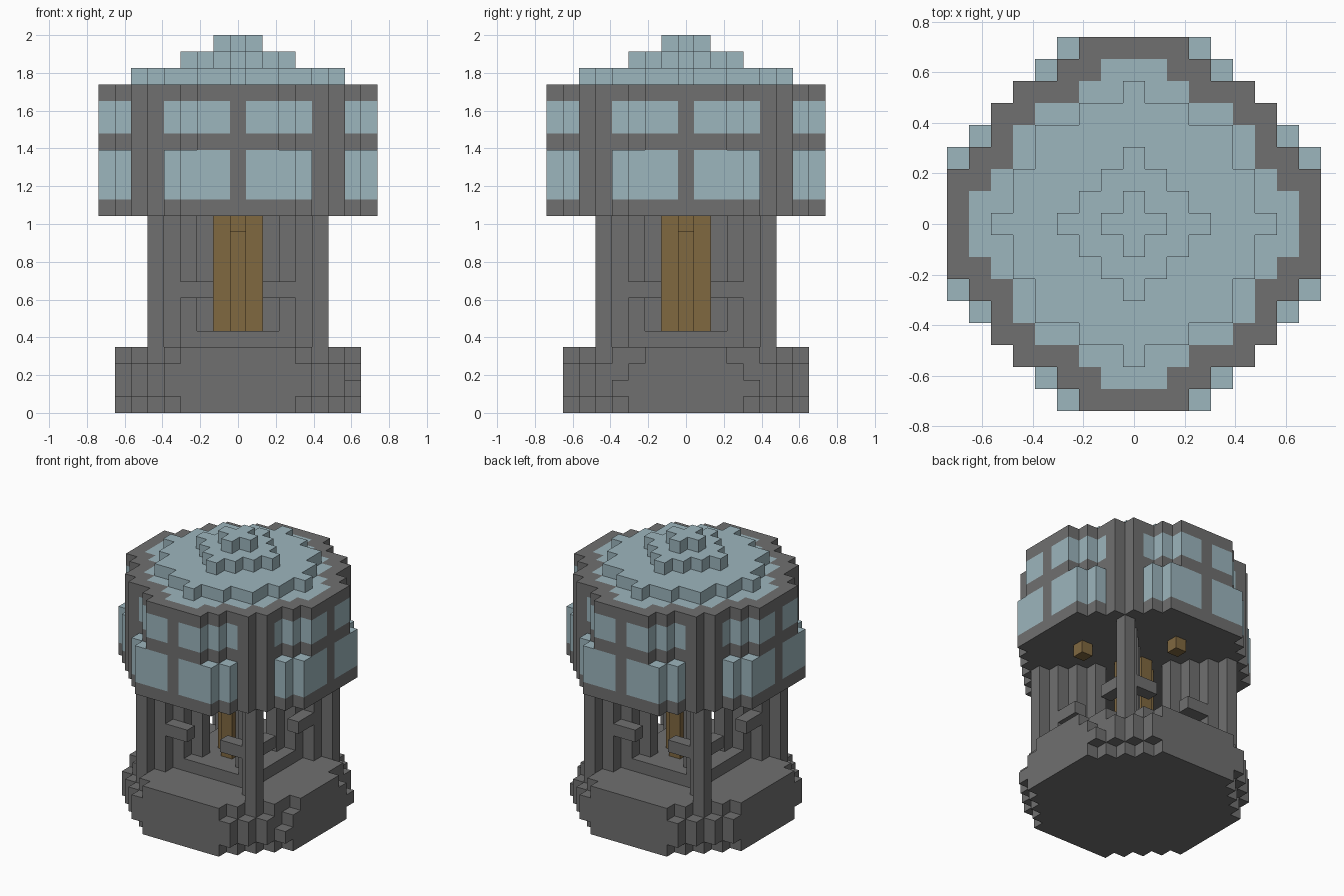
import bpy
import bmesh

cube = bpy.data.objects.get("Cube")
if cube:
    bpy.data.objects.remove(cube, do_unlink=True)

U = 2 / 23  # size of one block


def make_material(name, rgb):
    m = bpy.data.materials.new(name)
    m.use_nodes = True
    m.diffuse_color = (*rgb, 1)
    m.node_tree.nodes["Principled BSDF"].inputs["Base Color"].default_value = (*rgb, 1)
    return m


STONE = make_material("stone grey", (0.162, 0.162, 0.162))
GLASS = make_material("pale blue glass", (0.335, 0.465, 0.51))
WOOD = make_material("brown wood", (0.216, 0.138, 0.051))


def disc(widths):
    """Stepped round plan: half-width in blocks for each row outward from the centre."""
    return {(x, s * y) for y, w in enumerate(widths) for s in (-1, 1)
            for x in range(-w, w + 1)}


def mirrored(cells):
    return {(sx * x, sy * y) for x, y in cells for sx in (-1, 1) for sy in (-1, 1)}


def octagon(half, diagonal):
    r = range(-half, half + 1)
    return {(x, y) for x in r for y in r if abs(x) + abs(y) <= diagonal}


def slab(name, cells, z0, z1, mats, rule=None):
    """Raise a set of plan cells from level z0 to z1; rule(cell, is_top) picks the colour."""
    bm = bmesh.new()

    def quad(points, cell, top=False):
        f = bm.faces.new([bm.verts.new([c * U for c in p]) for p in points])
        f.material_index = rule(cell, top) if rule else 0

    for x, y in sorted(cells):
        ring = [(x - .5, y - .5), (x + .5, y - .5), (x + .5, y + .5), (x - .5, y + .5)]
        quad([(a, b, z1) for a, b in ring], (x, y), True)
        quad([(a, b, z0) for a, b in reversed(ring)], (x, y))
        for i, (dx, dy) in enumerate([(0, -1), (1, 0), (0, 1), (-1, 0)]):
            if (x + dx, y + dy) not in cells:
                p, q = ring[i], ring[(i + 1) % 4]
                quad([(*p, z0), (*q, z0), (*q, z1), (*p, z1)], (x, y))
    bmesh.ops.remove_doubles(bm, verts=bm.verts, dist=U * 0.01)
    bmesh.ops.dissolve_limit(bm, angle_limit=0.01, verts=bm.verts, edges=bm.edges,
                             delimit={'MATERIAL'})
    mesh = bpy.data.meshes.new(name)
    bm.to_mesh(mesh)
    bm.free()
    for m in mats:
        mesh.materials.append(m)
    bpy.context.collection.objects.link(bpy.data.objects.new(name, mesh))


# Base: chamfered foot with a wider middle, worn on the +x side
core, wide = octagon(7, 10), octagon(7, 11)
slab("base_bottom", core, 0, 1, [STONE])
slab("base_lower_middle", wide, 1, 2, [STONE])
slab("base_upper_middle", wide - {(7, 4), (7, -4)}, 2, 3, [STONE])
slab("base_top", core - {(7, 3), (7, -3)}, 3, 4, [STONE])
slab("pedestal", {(x, y) for x in range(-3, 4) for y in range(-3, 4)}, 4, 5, [STONE])

# Open shaft: diagonal fins, corner brackets, wooden core and hanging lamps
slab("diagonal_fins", mirrored({(i, i) for i in range(2, 6)}), 4, 12, [STONE])
slab("corner_brackets", mirrored({(2, 4), (3, 4), (4, 4), (4, 3), (4, 2)}), 7, 8, [STONE])
slab("wooden_core", disc([1, 0]), 5, 12, [WOOD])
slab("ceiling_lamps", mirrored({(5, 0), (0, 5)}), 11, 12, [WOOD])

# Drum: stone bands alternating with two rows of windows
drum = disc([8, 8, 8, 7, 6, 6, 5, 3, 2])
sill = drum | mirrored({(3, 8), (4, 7), (7, 4), (8, 3)})
roof = disc([7, 7, 6, 5, 5, 4, 2, 1])


def window_rule(cell, top):
    return int(top or 1 <= min(abs(cell[0]), abs(cell[1])) <= 4)


slab("drum_sill", sill, 12, 13, [STONE])
slab("lower_windows", sill, 13, 16, [STONE, GLASS], window_rule)
slab("drum_middle_band", drum, 16, 17, [STONE])
slab("upper_windows", drum, 17, 19, [STONE, GLASS], window_rule)
slab("roof_rim", drum, 19, 20, [STONE, GLASS], lambda c, top: int(top and c in roof))

# Stepped glass roof
slab("roof_lower_step", disc([6, 5, 5, 4, 4, 2, 0]), 20, 21, [GLASS])
slab("roof_middle_step", disc([3, 2, 1, 0]), 21, 22, [GLASS])
slab("roof_cap", disc([1, 0]), 22, 23, [GLASS])
